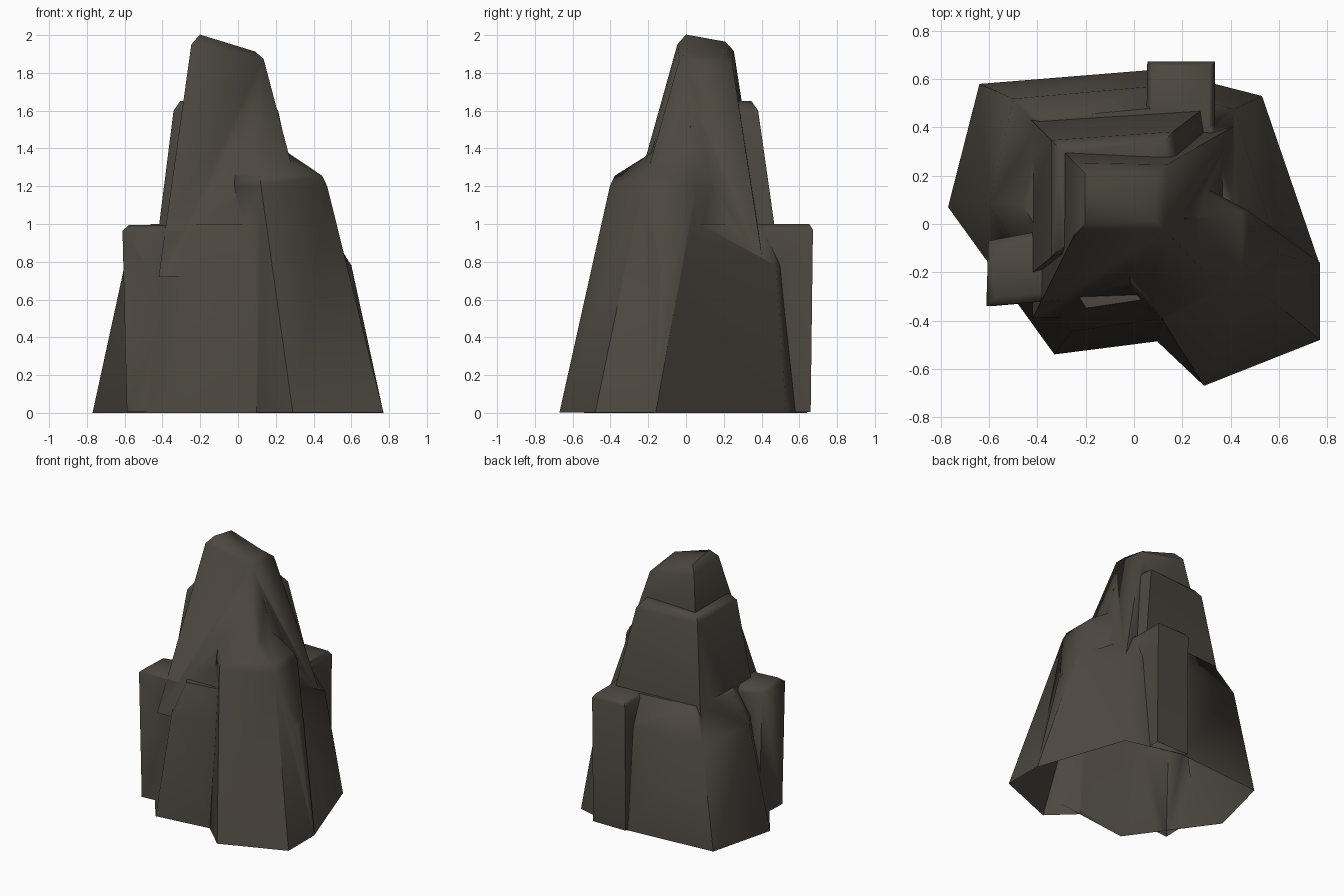
import bpy, bmesh, math
from mathutils import Vector

if "Cube" in bpy.data.objects:
    bpy.data.objects.remove(bpy.data.objects["Cube"])

stone = bpy.data.materials.new("dark brown stone")
stone.diffuse_color = (0.072, 0.062, 0.050, 1)
stone.use_nodes = True
stone.node_tree.nodes["Principled BSDF"].inputs["Base Color"].default_value = stone.diffuse_color


def column(name, foot, z, outline, *rings, tilt=(0, 0), rise=0.035, inset=0.035):
    """Solid column: an outline at height foot, then rings (z, scale x, scale y, shift x, shift y).
    The last ring leans by tilt; a narrower cap rises above it as a worn edge."""
    levels = [[Vector((x, y, foot)) for x, y in outline]]
    for h, sx, sy, dx, dy in ((z, *rings[0]), *rings[1:]):
        levels.append([Vector((x * sx + dx, y * sy + dy, h)) for x, y in outline])
    top = levels[-1]
    mid = sum(top, Vector()) / len(top)
    if inset:
        cap = []
        for v in top:
            out = v - mid
            c = v - Vector((math.copysign(inset, out.x), math.copysign(inset, out.y), 0))
            c.z += rise + 1.5 * ((c - mid).x * tilt[0] + (c - mid).y * tilt[1])
            cap.append(c)
        levels.append(cap)
    for v in top:
        v.z += (v - mid).x * tilt[0] + (v - mid).y * tilt[1]

    bm = bmesh.new()
    vs = [[bm.verts.new(p) for p in r] for r in levels]
    n = len(outline)
    for a, b in zip(vs, vs[1:]):
        for i in range(n):
            j = (i + 1) % n
            bm.faces.new((a[i], a[j], b[j], b[i]))
    bm.faces.new(vs[0][::-1])
    bm.faces.new(vs[-1])
    bmesh.ops.triangulate(bm, faces=bm.faces[:])
    bmesh.ops.recalc_face_normals(bm, faces=bm.faces[:])
    me = bpy.data.meshes.new(name)
    bm.to_mesh(me)
    bm.free()
    me.materials.append(stone)
    ob = bpy.data.objects.new(name, me)
    bpy.context.collection.objects.link(ob)
    return ob


# Wide base mass with a soft shoulder
rock = column("rock", 0, .78,
              [(-.64, .58), (-.77, .07), (-.33, -.54), (.3, -.46), (.77, -.17), (.53, .53), (.1, .64)],
              (.78, .86, 0, .02), (1, .6, .7, 0, .03), inset=0)

parts = [
    # Front right column, sloping up into the spire
    column("front_column", .002, 1.2,
           [(.1, -.49), (.29, -.67), (.77, -.48), (.77, -.16), (.4, 0), (.02, .01)],
           (.73, .9, -.09, .2), (1.255, .69, .84, -.085, .185), (1.47, .1, .1, .05, .03), inset=0),
    # Left column
    column("left_column", .004, .965,
           [(-.58, -.07), (-.588, -.34), (-.23, -.31), (-.23, 0)], (1.04, 1, 0, 0), rise=.03),
    # Back column
    column("back_column", .006, .97,
           [(.055, .66), (.05, .3), (.335, .3), (.335, .66)], (1, 1, 0, .012), rise=.03, inset=.02),
    # Outer shell of the spire
    column("spire_shell", .7, 1.6,
           [(-.455, .46), (-.455, -.23), (.41, 0), (.33, .51)], (.64, .7, -.05, .025), rise=.05),
    # Pointed spire
    column("spire", .72, 1.895,
           [(-.42, .44), (-.42, -.39), (.44, -.36), (.44, .42)], (.445, .36, -.06, .095),
           tilt=(-.2, -.12), rise=.045, inset=.045),
]

# Fuse everything into one hollow rock
bpy.context.view_layer.objects.active = rock
rock.select_set(True)
for p in parts:
    m = rock.modifiers.new("fuse", 'BOOLEAN')
    m.operation = 'UNION'
    m.solver = 'EXACT'
    m.object = p
    bpy.ops.object.modifier_apply(modifier=m.name)
    bpy.data.objects.remove(p)

# Open the underside
bm = bmesh.new()
bm.from_mesh(rock.data)
under = [f for f in bm.faces if max(v.co.z for v in f.verts) < .02]
bmesh.ops.delete(bm, geom=under, context='FACES')
bm.to_mesh(rock.data)
bm.free()
bpy.ops.object.shade_smooth_by_angle(angle=math.radians(65))
